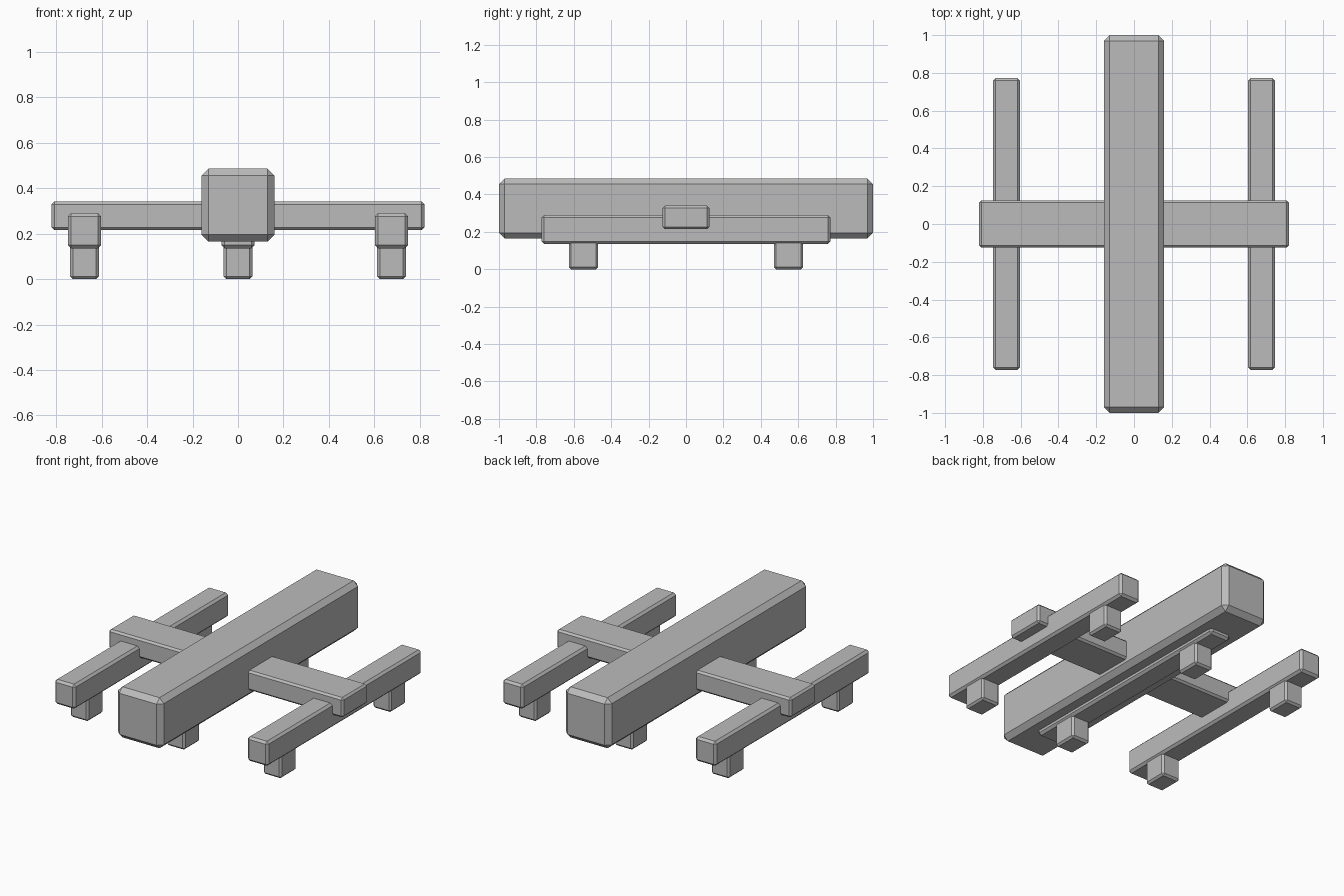
import bpy
import bmesh

if "Cube" in bpy.data.objects:
    bpy.data.objects.remove(bpy.data.objects["Cube"])

grey = bpy.data.materials.new("plain grey")
grey.diffuse_color = (0.5, 0.5, 0.5, 1)
grey.use_nodes = True
grey.node_tree.nodes["Principled BSDF"].inputs["Base Color"].default_value = grey.diffuse_color


def chamfered_box(name, centre, size, chamfer):
    """Box with a single flat chamfer on every edge."""
    bm = bmesh.new()
    bmesh.ops.create_cube(bm, size=1)
    bmesh.ops.scale(bm, vec=size, verts=bm.verts)
    bmesh.ops.bevel(bm, geom=bm.edges[:], offset=chamfer, segments=1,
                    affect='EDGES', clamp_overlap=True)
    mesh = bpy.data.meshes.new(name)
    bm.to_mesh(mesh)
    bm.free()
    mesh.materials.append(grey)
    obj = bpy.data.objects.new(name, mesh)
    obj.location = centre
    bpy.context.collection.objects.link(obj)
    return obj


# Long central body and the bar crossing through it
chamfered_box("body", (0, 0, 0.325), (0.32, 2.0, 0.32), 0.03)
chamfered_box("crossbar", (0, 0, 0.2775), (1.64, 0.25, 0.125), 0.012)

# Three parallel runners, each standing on two feet
for side, x in (("left", -0.675), ("centre", 0), ("right", 0.675)):
    chamfered_box(side + "_runner", (x, 0, 0.2125), (0.145, 1.545, 0.155), 0.014)
    for end, y in (("front", -0.548), ("back", 0.548)):
        chamfered_box(f"{side}_{end}_foot", (x, y, 0.076), (0.127, 0.157, 0.152), 0.012)
